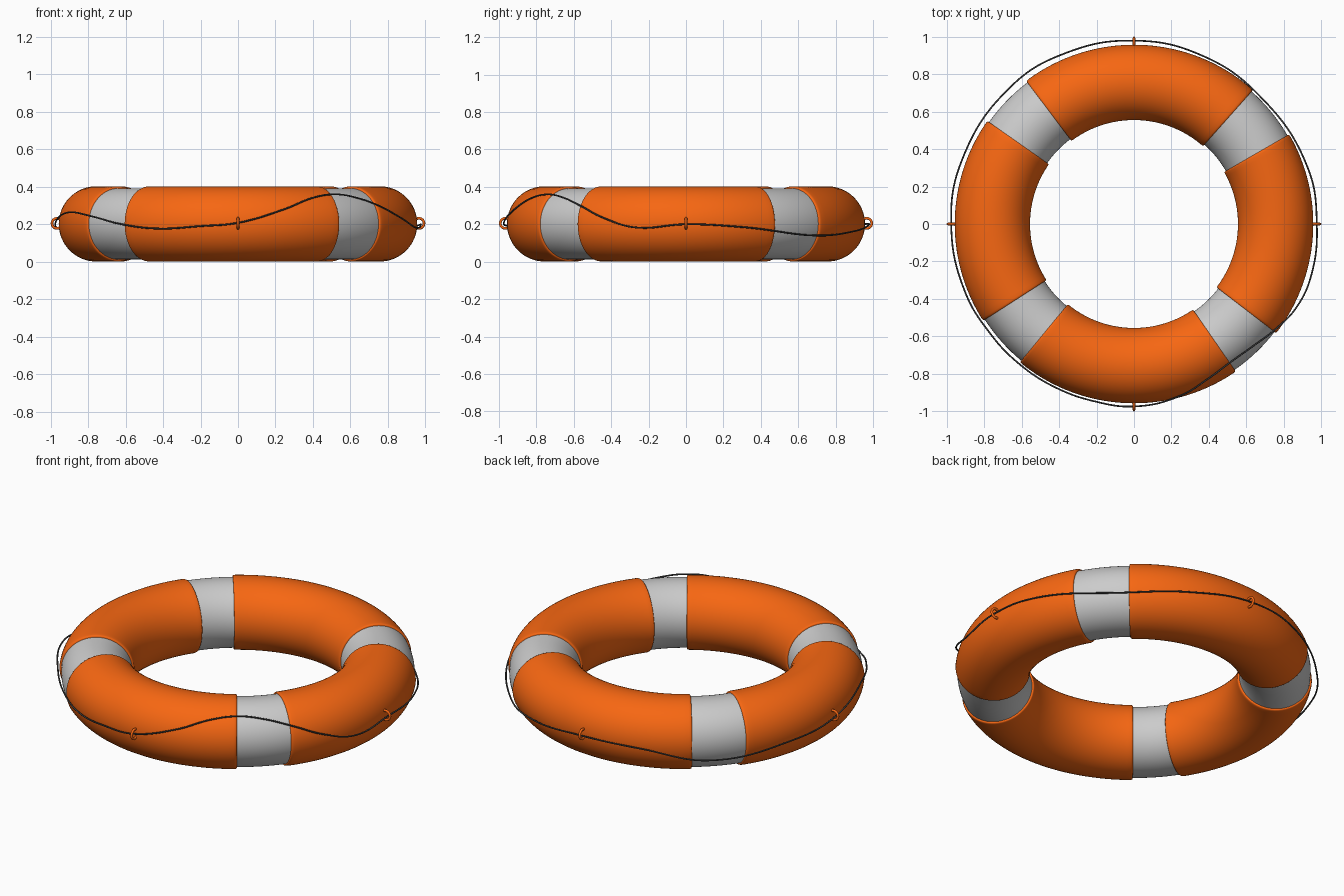
import bpy, bmesh
from math import sin, cos, pi, radians

if "Cube" in bpy.data.objects:
    bpy.data.objects.remove(bpy.data.objects["Cube"])

R, r, ZC = 0.756, 0.201, 0.202   # ring radius, tube radius, centre height
SIDES = 64


def material(name, rgb):
    m = bpy.data.materials.new(name)
    m.diffuse_color = (*rgb, 1)
    m.use_nodes = True
    m.node_tree.nodes["Principled BSDF"].inputs["Base Color"].default_value = m.diffuse_color
    return m


orange = material("orange", (0.93, 0.135, 0.006))
white = material("white", (0.86, 0.86, 0.84))
dark = material("dark_rope", (0.05, 0.05, 0.05))


def sweep(name, stations, mat, closed=False):
    """Tube around the ring; stations are (angle in degrees, tube radius)."""
    bm = bmesh.new()
    loops = []
    for deg, rad in stations:
        a = radians(deg)
        loop = []
        for i in range(SIDES):
            t = 2 * pi * i / SIDES
            d = R + rad * cos(t)
            loop.append(bm.verts.new((d * cos(a), d * sin(a), ZC + rad * sin(t))))
        loops.append(loop)
    for l0, l1 in zip(loops, loops[1:]):
        for i in range(SIDES):
            j = (i + 1) % SIDES
            bm.faces.new((l0[i], l1[i], l1[j], l0[j]))
    bmesh.ops.recalc_face_normals(bm, faces=bm.faces)
    # make sure the outside faces out
    if bm.calc_volume(signed=True) < 0:
        bmesh.ops.reverse_faces(bm, faces=bm.faces)
    me = bpy.data.meshes.new(name)
    bm.to_mesh(me)
    bm.free()
    ob = bpy.data.objects.new(name, me)
    bpy.context.collection.objects.link(ob)
    me.materials.append(mat)
    smooth(ob, 50)
    return ob


def smooth(ob, deg):
    bpy.ops.object.select_all(action='DESELECT')
    ob.select_set(True)
    bpy.context.view_layer.objects.active = ob
    bpy.ops.object.shade_smooth_by_angle(angle=radians(deg))


# Orange float sections with small rounded lips at the ends
sections = [("right", -37.5, 30), ("back", 48.4, 127),
            ("left", 144.9, 212.7), ("front", 230.5, 304.6)]
for side, a0, a1 in sections:
    lip = [(0, r - 0.016), (0, r - 0.006), (0.15, r - 0.003), (0.5, r - 0.001)]
    st = [(a0 + d, q) for d, q in lip]
    n = 40
    st += [(a0 + 1 + (a1 - a0 - 2) * i / n, r) for i in range(n + 1)]
    st += [(a1 - d, q) for d, q in reversed(lip)]
    sweep(side + "_float_section", st, orange)

# White bands filling the gaps, tucked slightly under the sections
for k, (side, a0, a1) in enumerate(sections):
    nxt = sections[(k + 1) % 4][1] + (360 if k == 3 else 0)
    b0, b1 = a1 - 1, nxt + 1
    sweep(f"white_band_{k + 1}",
          [(b0 + (b1 - b0) * i / 12, r - 0.011) for i in range(13)], white)

# Small upright rope eyelets on the outer rim
for k, side in enumerate(("right", "back", "left", "front")):
    a = k * pi / 2
    bpy.ops.mesh.primitive_torus_add(
        location=(0.966 * cos(a), 0.966 * sin(a), ZC + 0.003),
        rotation=(pi / 2, 0, a), major_radius=0.027, minor_radius=0.007,
        major_segments=32, minor_segments=12)
    ob = bpy.context.object
    ob.name = side + "_eyelet"
    ob.data.materials.append(orange)
    smooth(ob, 60)

# Slack grab rope threaded through the eyelets: (angle, radius, height)
path = [(0, .976, .2), (18, .975, .185), (46, .958, .14), (68, .97, .163),
        (90, .979, .2), (112, .983, .19), (132, .985, .135), (160, .98, .17),
        (180, .976, .2), (202, .972, .264), (217, .965, .24), (230, .966, .2),
        (244, .968, .177), (258, .97, .19), (270, .974, .208), (285, .95, .28),
        (296, .915, .342), (305, .9, .36), (314, .91, .342), (323, .94, .3),
        (333, .975, .235), (344, .985, .183)]
cu = bpy.data.curves.new("grab_rope", 'CURVE')
cu.dimensions = '3D'
cu.bevel_depth = 0.0045
cu.bevel_resolution = 2
cu.resolution_u = 10
sp = cu.splines.new('BEZIER')
sp.bezier_points.add(len(path) - 1)
sp.use_cyclic_u = True
for p, (deg, d, z) in zip(sp.bezier_points, path):
    a = radians(deg)
    p.co = (d * cos(a), d * sin(a), z)
    p.handle_left_type = p.handle_right_type = 'AUTO'
cu.materials.append(dark)
rope = bpy.data.objects.new("grab_rope", cu)
bpy.context.collection.objects.link(rope)
bpy.ops.object.select_all(action='DESELECT')
rope.select_set(True)
bpy.context.view_layer.objects.active = rope
bpy.ops.object.convert(target='MESH')
smooth(bpy.context.object, 60)
